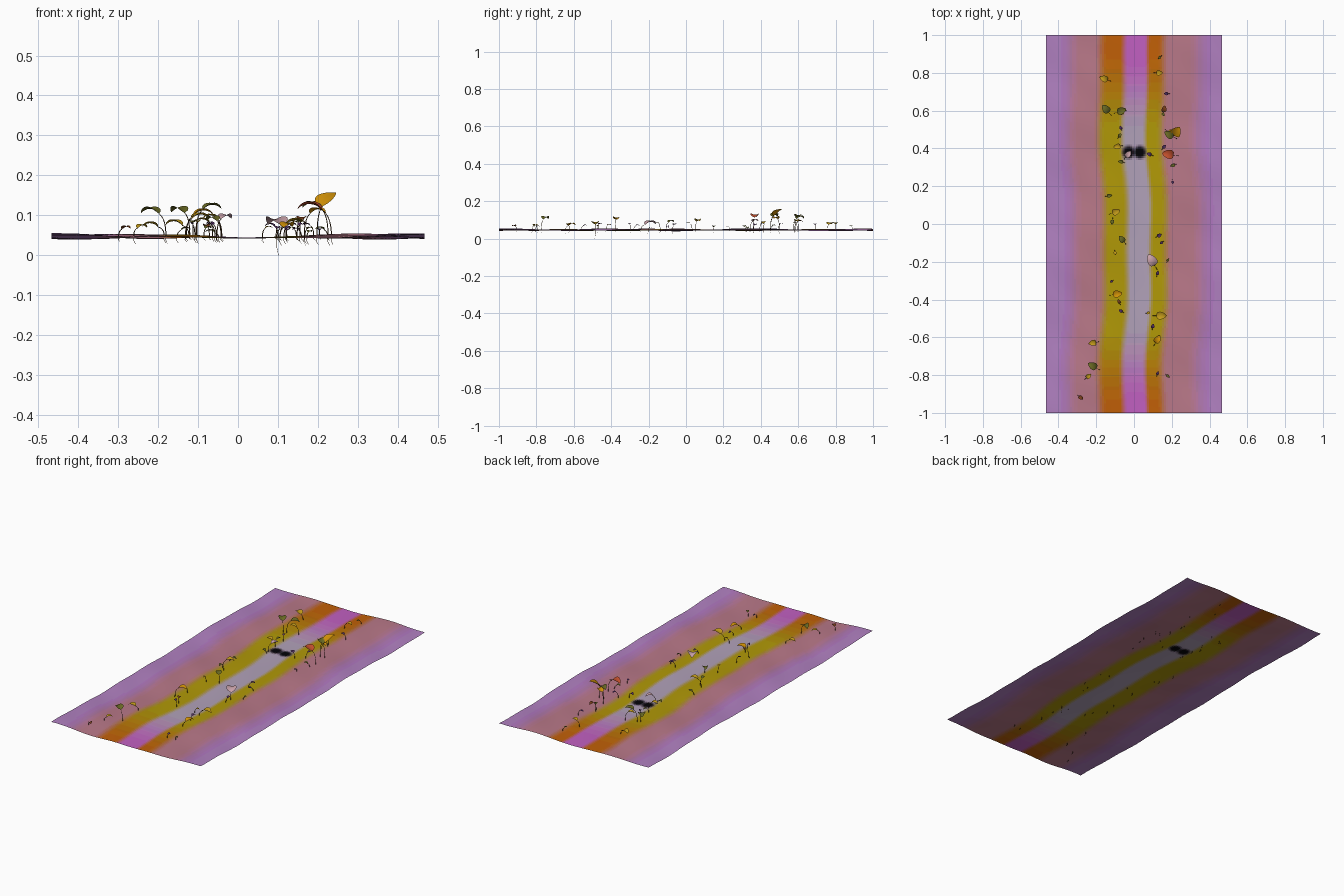
import bpy, bmesh, random
from math import sin, cos, radians, pi, exp
from mathutils import Vector

if "Cube" in bpy.data.objects:
    bpy.data.objects.remove(bpy.data.objects["Cube"])

random.seed(4)
mats = {}


def material(rgb):
    """Shared material for an sRGB colour (0-255), rounded to limit the count."""
    key = tuple(round(c / 8) * 8 for c in rgb)
    if key not in mats:
        m = bpy.data.materials.new("colour_%d_%d_%d" % key)
        m.diffuse_color = [(c / 255) ** 2.2 for c in key] + [1]
        m.use_nodes = True
        m.node_tree.nodes["Principled BSDF"].inputs["Base Color"].default_value = m.diffuse_color
        mats[key] = m
    return mats[key]


def finish(bm, name, colours):
    me = bpy.data.meshes.new(name)
    bm.to_mesh(me)
    bm.free()
    ob = bpy.data.objects.new(name, me)
    bpy.context.collection.objects.link(ob)
    for c in colours:
        me.materials.append(c)
    for p in me.polygons:
        p.use_smooth = True
    return ob


def smooth(a, b, t):
    t = min(1, max(0, (t - a) / (b - a)))
    return t * t * (3 - 2 * t)


def mix(a, b, t):
    return tuple(p + (q - p) * t for p, q in zip(a, b))


# --- ground sheet: gentle ripples, shallow channel along y ---
def ground_z(x, y):
    amp = 0.25 + 0.75 * smooth(0.03, 0.3, abs(x - 0.03))
    ripple = 0.0035 * sin(14 * x + 5 * y) + 0.003 * sin(9 * y - 6 * x + 1) + 0.0015 * sin(23 * y + 17 * x)
    return 0.047 + amp * ripple - 0.004 * exp(-((x - 0.03) / 0.1) ** 2)


PURPLE, PINK = (176, 124, 190), (184, 118, 134)
GOLD, ORANGE = (174, 152, 12), (190, 98, 12)
LILAC, MAGENTA = (178, 158, 184), (194, 94, 194)


def ground_colour(x, y):
    ends = smooth(0.5, 0.95, abs(y + 0.03))
    bank, bed = mix(GOLD, ORANGE, ends), mix(LILAC, MAGENTA, ends)
    u = x - 0.02 - 0.014 * sin(4.2 * y + 2.2) - 0.006 * sin(11 * y)
    stops = [(-0.40, PURPLE), (-0.29, PINK), (-0.22, PINK), (-0.155, bank), (-0.09, bank),
             (-0.045, bed), (0.04, bed), (0.075, bank), (0.11, bank), (0.17, PINK),
             (0.26, PINK), (0.39, PURPLE)]
    c = stops[0][1] if u < 0 else stops[-1][1]
    for (a, ca), (b, cb) in zip(stops, stops[1:]):
        if a <= u < b:
            c = mix(ca, cb, smooth(a, b, u))
    # twin dark holes in the channel
    d = min(((x - s) ** 2 + (y - 0.38) ** 2) ** 0.5 for s in (-0.028, 0.03))
    return mix((10, 8, 12), c, smooth(0.018, 0.045, d))


NX, NY, HW = 94, 200, 0.467
bm = bmesh.new()
grid = [[bm.verts.new((x, y, ground_z(x, y)))
         for x in (HW * (2 * i / NX - 1) for i in range(NX + 1))]
        for y in (2 * j / NY - 1 for j in range(NY + 1))]
used = []
for j in range(NY):
    for i in range(NX):
        f = bm.faces.new((grid[j][i], grid[j][i + 1], grid[j + 1][i + 1], grid[j + 1][i]))
        c = f.calc_center_median()
        m = material(ground_colour(c.x, c.y))
        if m not in used:
            used.append(m)
        f.material_index = used.index(m)
finish(bm, "ground_sheet", used)


# --- plants: root, bent stem and cupped arching leaf ---
def tube(bm, pts, r0, r1, sides=5):
    rings = []
    for k, p in enumerate(pts):
        d = (pts[min(k + 1, len(pts) - 1)] - pts[max(k - 1, 0)]).normalized()
        a = d.orthogonal().normalized()
        b = d.cross(a)
        r = r0 + (r1 - r0) * k / (len(pts) - 1)
        rings.append([bm.verts.new(p + r * (a * cos(2 * pi * s / sides) + b * sin(2 * pi * s / sides)))
                      for s in range(sides)])
    for A, B in zip(rings, rings[1:]):
        for s in range(sides):
            bm.faces.new((A[s], A[s - 1], B[s - 1], B[s])).material_index = 1


def plant(name, x, y, size, top, az, colour, pitch=(45, -50), width=0.6, root=0.02):
    a = radians(az)
    fwd, side = Vector((cos(a), sin(a), 0)), Vector((-sin(a), cos(a), 0))
    # midrib: an arc whose pitch turns from rising to drooping
    n, p, rib = 10, Vector((0, 0, 0)), []
    for k in range(n + 1):
        t = radians(pitch[0] + (pitch[1] - pitch[0]) * k / n)
        up = Vector((0, 0, cos(t))) - fwd * sin(t)
        rib.append((p.copy(), up))
        p = p + (fwd * cos(t) + Vector((0, 0, sin(t)))) * size / n
    high = max(q.z for q, _ in rib)
    shift = Vector((x, y, top - high)) - rib[n // 2][0] * 1.0
    shift.z = top - high
    bm = bmesh.new()
    rows = []
    for k, (q, up) in enumerate(rib):
        t = k / n
        w = size * width * 0.5 * (0.03 + 1.3 * sin(pi * t ** 0.8) ** 0.8 * (1 - 0.35 * t))
        rows.append([bm.verts.new(q + shift + side * w * s + up * w * 0.3 * s * s)
                     for s in (-1, -0.5, 0, 0.5, 1)])
    for A, B in zip(rows, rows[1:]):
        for s in range(4):
            bm.faces.new((A[s], B[s], B[s + 1], A[s + 1]))
    # stem leaves the ground upright, then bends into the leaf
    tip = rib[0][0] + shift
    base = tip - fwd * size * 0.35
    base.z = ground_z(base.x, base.y)
    mid = Vector((base.x, base.y, base.z + (tip.z - base.z) * 0.8))
    stem = [base * (1 - t) ** 2 + mid * 2 * t * (1 - t) + tip * t * t for t in (i / 7 for i in range(8))]
    tube(bm, stem, 0.0014, 0.001)
    end = Vector((base.x + 0.004, base.y - 0.003, base.z - root))
    tube(bm, [base, (base + end) / 2 + Vector((-0.003, 0.002, 0)), end], 0.0012, 0.0005, 4)
    finish(bm, name, [material(colour), material((84, 58, 30))])


OLIVE, YELLOW, AMBER = (104, 104, 40), (190, 150, 30), (206, 140, 20)
RED, PALE, BROWN, PLUM = (190, 80, 50), (200, 160, 165), (120, 66, 36), (84, 52, 96)

# leaf centre x, y, length, top height, heading, colour
leaves = [
    (-0.16, 0.77, 0.050, 0.085, 160, YELLOW), (-0.15, 0.61, 0.058, 0.118, 130, OLIVE),
    (-0.065, 0.60, 0.055, 0.126, 20, OLIVE), (-0.07, 0.59, 0.040, 0.100, 200, YELLOW),
    (0.135, 0.80, 0.038, 0.085, 0, YELLOW), (0.16, 0.61, 0.038, 0.095, 80, BROWN),
    (0.185, 0.475, 0.060, 0.130, 150, OLIVE), (0.20, 0.48, 0.050, 0.115, 330, AMBER),
    (0.18, 0.37, 0.070, 0.128, 170, RED), (-0.03, 0.37, 0.045, 0.100, 50, PALE),
    (-0.09, 0.41, 0.042, 0.090, 190, YELLOW), (-0.095, 0.065, 0.050, 0.102, 20, YELLOW),
    (-0.065, -0.08, 0.045, 0.095, 130, OLIVE), (0.093, -0.19, 0.075, 0.090, 120, PALE),
    (-0.087, -0.37, 0.055, 0.112, 10, AMBER), (0.145, -0.485, 0.060, 0.088, 0, YELLOW),
    (0.125, -0.61, 0.050, 0.080, 60, AMBER), (-0.22, -0.63, 0.045, 0.080, 190, YELLOW),
    (-0.22, -0.75, 0.058, 0.116, 150, OLIVE), (-0.24, -0.805, 0.035, 0.075, 40, YELLOW)]
for k, (x, y, s, h, az, c) in enumerate(leaves):
    plant("leaf_plant_%d" % (k + 1), x, y, s, h, az, c,
          root=0.046 if k == 15 else random.uniform(0.008, 0.022))

# the largest leaf stands steeply
plant("large_leaf_plant", 0.225, 0.49, 0.066, 0.157, 55, AMBER, (50, 12), 0.75)

# --- seedlings scattered along both banks ---
seedlings = [
    (0.135, 0.88), (0.17, 0.69), (0.155, 0.58), (-0.07, 0.51), (-0.075, 0.47), (-0.07, 0.33),
    (0.16, 0.41), (0.08, 0.37), (0.205, 0.31), (0.205, 0.22), (-0.13, 0.15), (-0.115, 0.01),
    (-0.10, -0.155), (0.135, -0.06), (0.145, -0.10), (0.18, -0.19), (0.125, -0.26),
    (-0.12, -0.305), (-0.08, -0.41), (-0.07, -0.46), (0.077, -0.47), (0.10, -0.54),
    (0.125, -0.79), (0.18, -0.805), (-0.28, -0.92)]
for k, (x, y) in enumerate(seedlings):
    plant("seedling_%d" % (k + 1), x, y, random.uniform(0.018, 0.03), random.uniform(0.06, 0.088),
          random.uniform(0, 360), random.choice((BROWN, PLUM, OLIVE, YELLOW)),
          root=random.uniform(0.006, 0.02))
